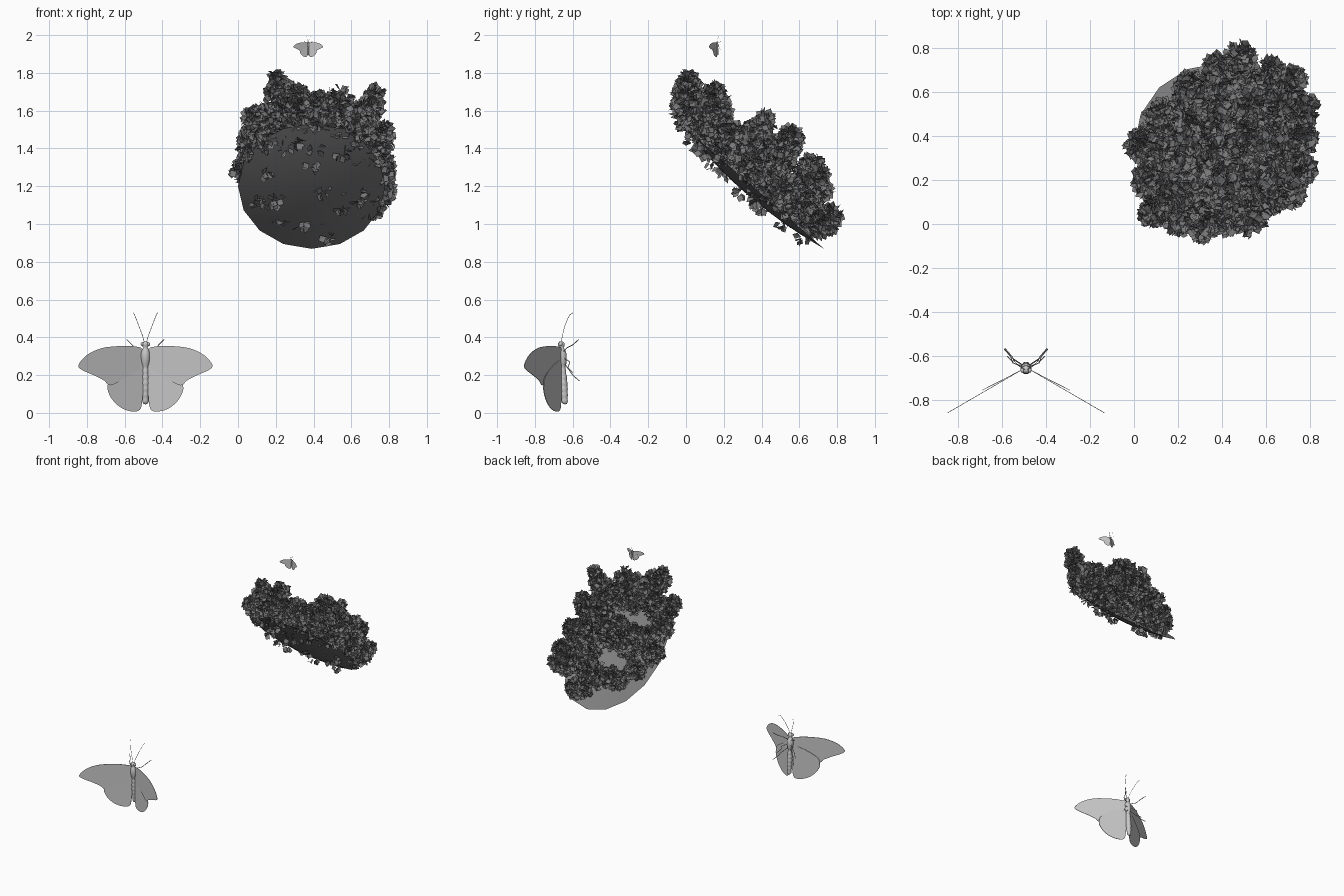
import bpy, bmesh, math, random
from mathutils import Vector, Matrix

random.seed(4)
cube = bpy.data.objects.get("Cube")
if cube:
    bpy.data.objects.remove(cube, do_unlink=True)


def material(name, grey):
    m = bpy.data.materials.new(name)
    m.use_nodes = True
    col = (grey, grey, grey, 1)
    m.diffuse_color = col
    bsdf = next(n for n in m.node_tree.nodes if n.type == 'BSDF_PRINCIPLED')
    bsdf.inputs["Base Color"].default_value = col
    return m


INSECT = material("light grey", 0.58)
DISH = material("mid grey", 0.21)
LEAF = material("dark grey", 0.19)


def add_object(name, data, mat, matrix=Matrix()):
    if not data.materials:
        data.materials.append(mat)
    ob = bpy.data.objects.new(name, data)
    ob.matrix_world = matrix
    bpy.context.collection.objects.link(ob)
    return ob


def bm_mesh(bm, name, smooth=False):
    me = bpy.data.meshes.new(name)
    bm.to_mesh(me)
    bm.free()
    for p in me.polygons:
        p.use_smooth = smooth
    return me


def lathe(bm, profile, sides, place):
    """Rings of (radius, height), positioned by place(x, y, h)."""
    rings = []
    for r, h in profile:
        angles = [math.tau * i / sides for i in range(sides)]
        rings.append([bm.verts.new(place(r * math.cos(a), r * math.sin(a), h)) for a in angles])
    for lo, hi in zip(rings, rings[1:]):
        for i in range(sides):
            j = (i + 1) % sides
            bm.faces.new((lo[i], lo[j], hi[j], hi[i]))
    bmesh.ops.remove_doubles(bm, verts=bm.verts, dist=1e-5)
    bmesh.ops.recalc_face_normals(bm, faces=bm.faces)


# ---------- butterfly parts, in the large butterfly's own space ----------
def rounded(points, steps=4):
    """Closed smooth outline through the points."""
    pts = [Vector(p) for p in points]
    n, out = len(pts), []
    for i in range(n):
        a, b, c, d = (pts[(i + k) % n] for k in (-1, 0, 1, 2))
        for s in range(steps):
            t = s / steps
            out.append(0.5 * (2 * b + (c - a) * t + (2 * a - 5 * b + 4 * c - d) * t * t
                              + (3 * b - a - 3 * c + d) * t ** 3))
    return out


FORE = [(.015, .335), (.06, .352), (.13, .354), (.23, .343), (.31, .306), (.355, .253),
        (.335, .227), (.275, .2), (.22, .172), (.185, .146), (.1, .19), (.015, .25)]
HIND = [(.012, .28), (.1, .25), (.185, .19), (.2, .14), (.195, .106), (.17, .063),
        (.127, .026), (.074, .008), (.03, .016), (.016, .074), (.01, .2)]


def wing_mesh(name, outline, root, sweep, side):
    # thin plate swept forward from the body
    bm = bmesh.new()
    verts = [bm.verts.new((side * p.x, root - sweep * p.x, p.y)) for p in rounded(outline)]
    face = bm.faces.new(verts)
    back = bmesh.ops.extrude_face_region(bm, geom=[face])["geom"]
    bmesh.ops.translate(bm, vec=(0, .003, 0),
                        verts=[v for v in back if isinstance(v, bmesh.types.BMVert)])
    bmesh.ops.recalc_face_normals(bm, faces=bm.faces)
    return bm_mesh(bm, name)


def body_mesh():
    # segmented abdomen, thorax, neck and head
    prof = [(0, .045), (.01, .048)]
    for i in range(25):
        t = i / 24
        prof.append((.015 + .005 * math.sin(math.pi * t) + .0012 * math.sin(t * math.tau * 6),
                     .055 + .19 * t))
    prof += [(.021, .26), (.025, .29), (.024, .32), (.016, .338), (.011, .345),
             (.018, .356), (.018, .368), (.01, .377), (0, .379)]
    bm = bmesh.new()
    lathe(bm, prof, 14, lambda x, y, h: (x, y + .06 * (.36 - h), h))
    for s in (-1, 1):
        bmesh.ops.create_uvsphere(bm, u_segments=10, v_segments=8, radius=.011,
                                  matrix=Matrix.Translation((s * .015, -.004, .364)))
    return bm_mesh(bm, "body", True)


def wire(name, points, radius, side):
    cu = bpy.data.curves.new(name, 'CURVE')
    cu.dimensions = '3D'
    cu.bevel_depth = radius
    cu.bevel_resolution = 1
    cu.use_fill_caps = True
    sp = cu.splines.new('POLY')
    sp.points.add(len(points) - 1)
    for p, (x, y, z) in zip(sp.points, points):
        p.co = (side * x, y, z, 1)
    return cu


ANTENNA = [(.006, 0, .375), (.016, .006, .41), (.035, .018, .46), (.05, .034, .5),
           (.058, .046, .52), (.064, .062, .53)]
LEGS = {"front_leg": [(.012, .012, .325), (.06, .03, .345), (.07, .06, .36), (.098, .092, .388)],
        "middle_leg": [(.012, .015, .29), (.055, .045, .27), (.06, .035, .24), (.085, .06, .215)],
        "hind_leg": [(.012, .018, .26), (.06, .05, .215), (.065, .06, .2), (.095, .095, .17)]}

parts = [("body", body_mesh())]
for tag, s in (("left", 1), ("right", -1)):
    parts.append((tag + "_forewing", wing_mesh("forewing", FORE, .008, .58, s)))
    parts.append((tag + "_hindwing", wing_mesh("hindwing", HIND, .006, .51, s)))
    parts.append((tag + "_antenna", wire("antenna", ANTENNA, .0014, s)))
    for leg, path in LEGS.items():
        parts.append((tag + "_" + leg, wire(leg, path, .0023, s)))

# large and small butterfly share the same parts
for prefix, loc, size in (("large_butterfly_", (-.49, -.66, 0), 1),
                          ("small_butterfly_", (.372, .165, 1.883), .22)):
    place = Matrix.Translation(loc) @ Matrix.Scale(size, 4)
    for name, data in parts:
        add_object(prefix + name, data, INSECT, place)

# ---------- tilted dish ----------
CENTRE = Vector((.39, .35, 1.2))
ACROSS, DOWN, OUT = Vector((1, 0, 0)), Vector((0, .755, -.656)), Vector((0, .656, .755))
WIDE, LONG, SAG = .39, .505, .05


def on_dish(x, u, d=0.0):
    return CENTRE + ACROSS * x + DOWN * u + OUT * d


def dish_depth(x, u):
    return -SAG * max(0, 1 - (x / WIDE) ** 2 - (u / LONG) ** 2)


bm = bmesh.new()
lathe(bm, [(r / 6, -SAG * (1 - (r / 6) ** 2)) for r in range(7)], 16,
      lambda x, y, h: on_dish(x * WIDE, y * LONG, h))
add_object("dish", bm_mesh(bm, "dish", True), DISH)


# ---------- foliage ----------
def random_dir():
    return Vector([random.gauss(0, 1) for _ in range(3)]).normalized()


def rosette(bm, c, size=1.2, leaves=11):
    for _ in range(leaves):
        d = random_dir()
        side = d.cross(random_dir()).normalized()
        a = (d + 1.1 * side.cross(d)).normalized()
        p = c + d * .014 * size
        mid = p + a * .02 * size + d * .004
        w = side * .018 * size
        quad = [bm.verts.new(q) for q in (p, mid + w, p + a * .04 * size, mid - w)]
        bm.faces.new((quad[0], quad[1], quad[2]))
        bm.faces.new((quad[0], quad[2], quad[3]))


def column(bm, tip, radius=.05):
    # leafy column from the dish to a rounded tip
    rel = tip - CENTRE
    x, u = rel.x * .92, rel.dot(DOWN) * .86
    shrink = min(1, .86 / max(.01, math.hypot(x / WIDE, u / LONG)))
    x, u = x * shrink, u * shrink
    base = on_dish(x, u, dish_depth(x, u) + .045)
    axis = (tip - base).normalized()
    for _ in range(42):
        t = random.random() ** .8
        spread = radius * math.sqrt(1 - max(0, (t - .55) / .45) ** 2)
        out = random_dir()
        out = (out - axis * out.dot(axis)).normalized()
        rosette(bm, base.lerp(tip, t) + out * spread * random.uniform(.4, 1))


RIM_TIPS = [(.03, .39, 1.32), (.05, .2, 1.47), (.07, .04, 1.58), (.2, .01, 1.77),
            (.31, -.03, 1.7), (.43, .02, 1.66), (.54, .02, 1.7), (.64, .12, 1.6),
            (.73, .15, 1.7), (.78, .25, 1.5), (.78, .4, 1.33), (.78, .55, 1.2),
            (.73, .67, 1.15), (.62, .72, 1.28), (.48, .79, 1.05), (.38, .73, 1.2),
            (.25, .65, 1.15), (.12, .52, 1.2)]
INNER_TIPS = [(.28, .17, 1.71), (.14, .17, 1.6), (.42, .17, 1.63), (.57, .2, 1.62),
              (.12, .35, 1.42), (.24, .36, 1.42), (.38, .36, 1.45), (.66, .36, 1.5),
              (.51, .43, 1.56), (.24, .5, 1.4), (.38, .55, 1.48), (.53, .58, 1.48),
              (.66, .56, 1.4), (.48, .68, 1.33)]
bm = bmesh.new()
for tip in RIM_TIPS + INNER_TIPS:
    column(bm, Vector(tip))
add_object("leafy_columns", bm_mesh(bm, "leafy_columns"), LEAF)

# sprigs poking through the underside of the dish
SPRIGS = [(.25, 1.41), (.3, 1.44), (.41, 1.4), (.38, 1.32), (.55, 1.38), (.14, 1.28), (.1, 1.13),
          (.2, 1.13), (.45, 1.18), (.33, 1.01), (.48, .94), (.55, 1.1), (.64, 1.14)]
bm = bmesh.new()
for x, z in SPRIGS:
    x -= CENTRE.x
    u = (CENTRE.z - z) / .656
    depth = dish_depth(x, u)
    rosette(bm, on_dish(x, u + depth * 1.15, depth - .006))
add_object("underside_sprigs", bm_mesh(bm, "underside_sprigs"), LEAF)
